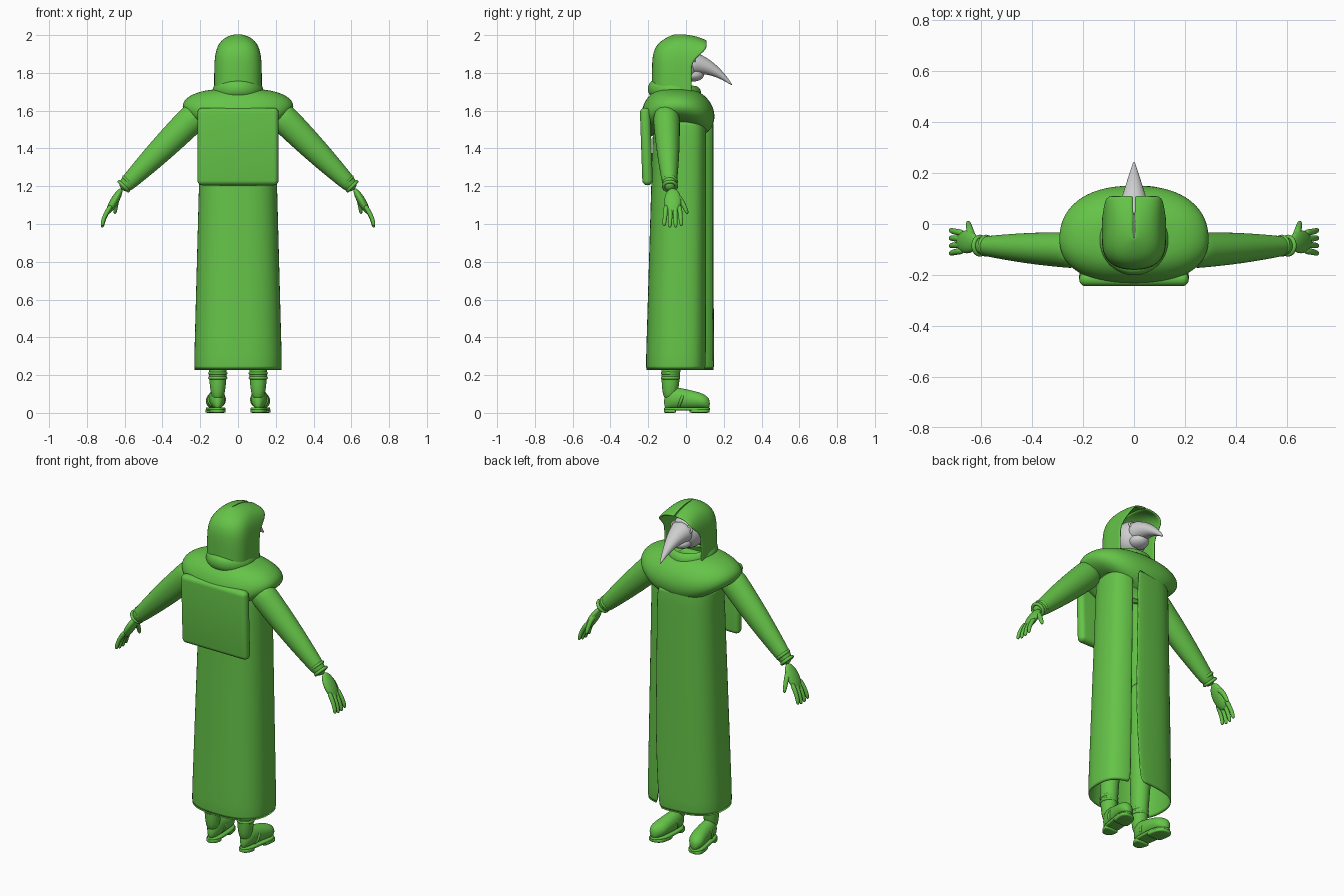
import bpy, bmesh
from math import sin, cos, pi, radians
from mathutils import Vector

cube = bpy.data.objects.get("Cube")
if cube:
    bpy.data.objects.remove(cube)


def material(name, red, green, blue):
    made = bpy.data.materials.new(name)
    made.use_nodes = True
    colour = (red, green, blue, 1)
    made.diffuse_color = colour
    made.node_tree.nodes["Principled BSDF"].inputs["Base Color"].default_value = colour
    return made


CLOTH = material("cloth green", .13, .55, .065)
MASK = material("mask grey", .62, .62, .62)
SIDEWAYS, FORWARD = Vector((1, 0, 0)), Vector((0, 1, 0))


def steps(start, end, count):
    """Evenly spaced values, both ends included."""
    return [start + (end - start) * i / (count - 1) for i in range(count)]


def turn(count):
    """Angles once round a circle."""
    return [2 * pi * i / count for i in range(count)]


def power(value, exponent):
    return abs(value) ** exponent * (1 if value >= 0 else -1)


def mirrored(thing):
    thing.modifiers.new("Mirror", 'MIRROR').use_mirror_merge = False


def loft(name, rings, paint=CLOTH, closed=True, caps=True, mirror=False, thick=0, levels=2):
    """Skin a list of point rings, then smooth it."""
    bm = bmesh.new()
    rows = [[bm.verts.new(point) for point in ring] for ring in rings]
    size = len(rows[0])
    for low, high in zip(rows, rows[1:]):
        for i in range(size if closed else size - 1):
            j = (i + 1) % size
            bm.faces.new((low[i], low[j], high[j], high[i]))
    if caps:
        bm.faces.new(rows[0])
        bm.faces.new(rows[-1])
    bmesh.ops.recalc_face_normals(bm, faces=bm.faces)
    for face in bm.faces:
        face.smooth = True
    mesh = bpy.data.meshes.new(name)
    bm.to_mesh(mesh)
    bm.free()
    mesh.materials.append(paint)
    thing = bpy.data.objects.new(name, mesh)
    bpy.context.scene.collection.objects.link(thing)
    if thick:
        shell = thing.modifiers.new("Thickness", 'SOLIDIFY')
        shell.thickness = thick
        shell.offset = 0
    if mirror:
        mirrored(thing)
    smooth = thing.modifiers.new("Smooth", 'SUBSURF')
    smooth.levels = smooth.render_levels = levels


def tube(name, path, side, paint=CLOTH, flat=1, mirror=True):
    """Path of (x, y, z, radius); flat scales the radius across the side axis."""
    points = [Vector(row[:3]) for row in path]
    rings = []
    for i, point in enumerate(points):
        along = points[min(i + 1, len(points) - 1)] - points[max(i - 1, 0)]
        along.normalize()
        wide = (side - along * along.dot(side)).normalized()
        deep = along.cross(wide) * flat
        radius = path[i][3]
        rings.append([point + (wide * cos(a) + deep * sin(a)) * radius for a in turn(12)])
    loft(name, rings, paint, mirror=mirror)


def finish(name, paint, scale=(1, 1, 1), mirror=True):
    """Name, scale, colour and smooth the primitive just added."""
    thing = bpy.context.object
    thing.name = name
    thing.scale = scale
    bpy.ops.object.transform_apply(location=True, rotation=True, scale=True)
    thing.data.materials.append(paint)
    bpy.ops.object.shade_smooth()
    if mirror:
        mirrored(thing)
    return thing


def ball(name, centre, scale, paint=CLOTH, tilt=0, mirror=True):
    bpy.ops.mesh.primitive_uv_sphere_add(radius=1, location=centre, rotation=(0, radians(tilt), 0))
    finish(name, paint, scale, mirror)


def band(name, centre, radius, minor, tip=0, lean=0, paint=CLOTH):
    bpy.ops.mesh.primitive_torus_add(major_radius=radius, minor_radius=minor, location=centre,
                                     rotation=(radians(tip), radians(lean), 0))
    finish(name, paint)


# Long robe, an open sheet wrapped round with an overlapping slit
robe = []
for h in steps(0, 1, 9):
    start = radians(67 + 8 * max(0, 1 - 3 * h))
    end = radians(427)
    ring = []
    for t in steps(0, 1, 41):
        a = start + t * (end - start)
        back, front = .04 * h - .21, .138
        y = (back + front) / 2 + (front - back) / 2 * power(sin(a), .8)
        y += .012 * max(0, 1 - 12 * t) - .2 * max(0, t - .88)
        ring.append(((.23 - .036 * h) * power(cos(a), .8), y, .22 + 1.33 * h))
    robe.append(ring)
loft("robe", robe, closed=False, caps=False, thick=.008, levels=1)

# Shoulder mantle, rolled under at a hem that dips front and back
mantle = []
for roll in steps(0, radians(160), 8):
    ring = []
    for a in turn(28):
        reach = .1 + .115 * sin(roll) if sin(a) > 0 else .09 + .09 * sin(roll)
        dip = .08 * sin(roll / 2) * sin(a) ** 2
        ring.append(((.1 + .2 * sin(roll)) * power(cos(a), .85),
                     reach * power(sin(a), .9) - .06, 1.625 + .09 * cos(roll) - dip))
    mantle.append(ring)
loft("mantle", mantle, caps=False)

# Square panel hanging down the back
bpy.ops.mesh.primitive_cube_add(size=1, location=(0, -.21, 1.41), rotation=(radians(2), 0, 0))
panel = finish("back_panel", CLOTH, (.43, .055, .41), mirror=False)
soft = panel.modifiers.new("Soft edges", 'BEVEL')
soft.width = .026
soft.segments = 5

# Hood, horseshoe rows open at the face and closing over the crown
hood = []
for lift in steps(0, pi / 2, 14):
    h = sin(lift)
    width = max(.002, .12 * (1 - h ** 6) ** .5)
    back = .12 * h ** 8 - .175
    brow = min(1, max(0, 3 * h - 1.5))
    front = .03 + .08 * brow * brow * (3 - 2 * brow)
    middle = back + .1
    ring = []
    for u in steps(-2, 2, 25):
        a = min(abs(u), 1) * pi / 2
        x = width * power(sin(a), .85)
        y = middle - .1 * power(cos(a), .85) + (front - middle) * max(0, abs(u) - 1)
        drop = .03 * h ** 6 * (max(0, y + .03) / .13) ** 2
        ring.append((power(u, 0) * x, y, 1.68 + .32 * h - drop))
    hood.append(ring)
loft("hood", hood, closed=False, caps=False, thick=.012, levels=1)

# Draped collar below the hood
collar = []
for roll in steps(-pi / 2, pi / 2, 7):
    radius = .108 + .03 * cos(roll)
    collar.append([(radius * cos(a), (radius + .006) * sin(a) - .06,
                    1.7 - .045 * sin(roll) - .015 * sin(a)) for a in turn(24)])
loft("collar", collar, caps=False)

# Beaked mask
ball("mask_face", (0, -.03, 1.835), (.088, .095, .1), MASK, mirror=False)
ball("mask_jaw", (0, .035, 1.79), (.055, .06, .036), MASK, mirror=False)
tube("beak", [(0, .02 + .225 * t, 1.85 - .115 * t * t, .003 + .075 * (1 - t)) for t in steps(0, 1, 7)],
     SIDEWAYS, MASK, flat=.9, mirror=False)
band("eye_rims", (.048, .044, 1.875), .018, .006, tip=-75, lean=25, paint=MASK)
ball("eyes", (.046, .04, 1.875), (.014, .014, .014), MASK)

# Sleeves along a straight slope, with cuff folds
tube("sleeves", [(.2 + .42 * t, .02 * t - .105, 1.6 - .42 * t, .075 - .04 * t + .008 * sin(pi * t))
                 for t in steps(0, 1, 7)], FORWARD, flat=1.1)
for name, x in (("upper_cuffs", .58), ("lower_cuffs", .605)):
    band(name, (x, -.085, 1.805 - x), .034, .009, lean=135)

# Hands: palm, four fingers and a thumb
ball("palms", (.655, -.07, 1.12), (.022, .045, .078), tilt=-30)
for name, s in zip(("little", "ring", "middle", "index"), steps(-1.5, 1.5, 4)):
    tube(name + "_fingers", [(.67 + .05 * sin(t * pi / 2), (.023 + .008 * t) * s - .07,
                              1.1 - (.125 - .008 * abs(s)) * t, .014 - .004 * t)
                             for t in steps(0, 1, 4)], FORWARD)
tube("thumbs", [(.635 + .017 * t, .07 * t - .06, 1.15 - .1 * t * t, .019 - .009 * t)
                for t in steps(0, 1, 4)], SIDEWAYS)

# Legs with ankle folds
tube("legs", [(.107, .035 * z - .088, z, .038 + .05 * z) for z in steps(.05, 1, 6)], SIDEWAYS, flat=1.07)
for name, z in (("lower_ankle_folds", .185), ("upper_ankle_folds", .21)):
    band(name, (.107, -.082, z), .042, .009)


def foot(t):
    """Centre line and half width of the foot from heel to toe."""
    return .107 + .028 * t * t, .25 * t - .12, (.04 + .012 * t) * (1 - abs(2 * t - 1) ** 5) ** .5


def slab(name, heel, toe, bottom, top):
    stations = [foot(t) for t in steps(heel, toe, 8)]
    outline = [(x + w, y) for x, y, w in stations] + [(x - w, y) for x, y, w in reversed(stations)]
    levels = (bottom, bottom + .003, top - .003, top)
    loft(name, [[(x, y, z) for x, y in outline] for z in levels], mirror=True, levels=1)


# Shoes: upper, strap, sole, heel and tread
upper = []
for t in steps(.01, .99, 9):
    x, y, w = foot(t)
    height = .024 + w * (1 - .75 * t)
    upper.append([(x + w * cos(a), y, .02 + height * (1 + sin(a))) for a in turn(16)])
loft("shoe_uppers", upper, mirror=True)
band("shoe_straps", (.113, -.025, .07), .041, .008, tip=70)
slab("soles", .01, .99, .012, .03)
slab("heels", .01, .27, 0, .02)
slab("treads", .55, .98, 0, .02)
